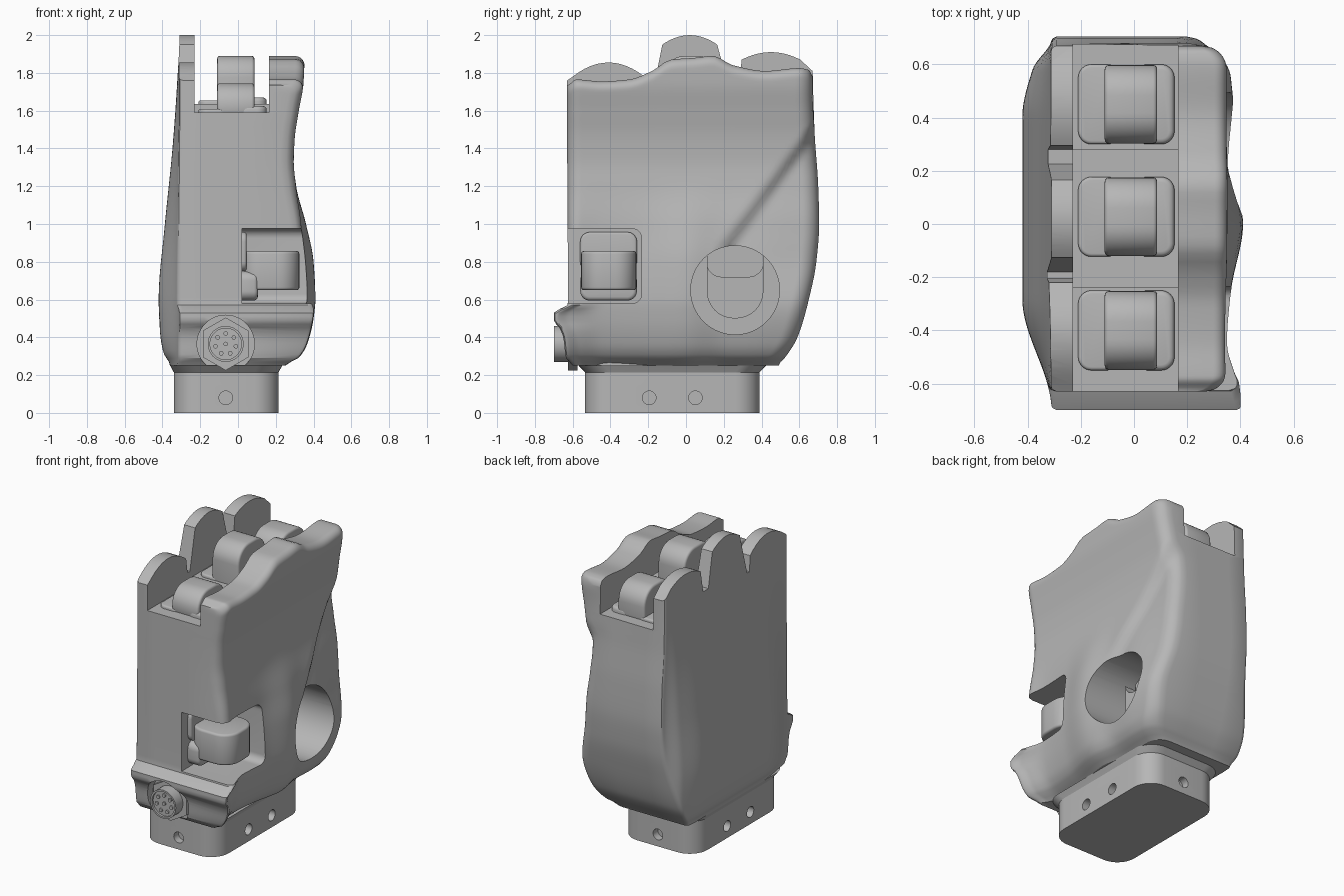
import bpy, bmesh, math
from mathutils import Vector, Matrix

cube = bpy.data.objects.get("Cube")
if cube:
    bpy.data.objects.remove(cube, do_unlink=True)

grey = bpy.data.materials.new("plain grey")
grey.use_nodes = True
GREY = (0.47, 0.47, 0.47, 1)
grey.diffuse_color = GREY
grey.node_tree.nodes["Principled BSDF"].inputs["Base Color"].default_value = GREY


def curve(points, t):
    """Smooth interpolation through (position, value) pairs."""
    if t <= points[0][0]:
        return points[0][1]
    for i in range(len(points) - 1):
        (a, va), (b, vb) = points[i], points[i + 1]
        if t <= b:
            def slope(k):
                if k == 0 or k == len(points) - 1:
                    return 0
                l, m, r = points[k - 1:k + 2]
                s, u = (m[1] - l[1]) / (m[0] - l[0]), (r[1] - m[1]) / (r[0] - m[0])
                return 0 if s * u <= 0 else 2 * s * u / (s + u)
            h, f = b - a, (t - a) / (b - a)
            return (va * (1 + 2 * f) * (1 - f) ** 2 + vb * f * f * (3 - 2 * f)
                    + h * (slope(i) * f * (1 - f) ** 2 - slope(i + 1) * f * f * (1 - f)))
    return points[-1][1]


def make(name, bm):
    bmesh.ops.recalc_face_normals(bm, faces=bm.faces)
    mesh = bpy.data.meshes.new(name)
    bm.to_mesh(mesh)
    bm.free()
    mesh.materials.append(grey)
    ob = bpy.data.objects.new(name, mesh)
    bpy.context.collection.objects.link(ob)
    return ob


def activate(ob):
    bpy.ops.object.select_all(action='DESELECT')
    ob.select_set(True)
    bpy.context.view_layer.objects.active = ob


def finish(ob, soft=0):
    activate(ob)
    if soft:
        mod = ob.modifiers.new("soft edges", 'BEVEL')
        mod.width, mod.segments, mod.limit_method = soft, 3, 'ANGLE'
        mod.angle_limit = math.radians(40)
        bpy.ops.object.modifier_apply(modifier=mod.name)
    bpy.ops.object.shade_smooth_by_angle(angle=math.radians(32))
    return ob


def box(name, x, y, z, axis=0, radius=0):
    """Box from ranges, with the edges along one axis rounded."""
    bm = bmesh.new()
    bmesh.ops.create_cube(bm, size=1)
    for v in bm.verts:
        v.co = Vector([r[0] if c < 0 else r[1] for c, r in zip(v.co, (x, y, z))])
    if radius:
        edges = [e for e in bm.edges
                 if abs((e.verts[0].co - e.verts[1].co).normalized()[axis]) > 0.9]
        bmesh.ops.bevel(bm, geom=edges, offset=radius, segments=8, profile=0.5, affect='EDGES')
    return make(name, bm)


def rod(name, centre, axis, radius, length, sides=40):
    bm = bmesh.new()
    turn = Vector((0, 0, 1)).rotation_difference(Vector(axis)).to_matrix().to_4x4()
    bmesh.ops.create_cone(bm, cap_ends=True, segments=sides, radius1=radius, radius2=radius,
                          depth=length, matrix=Matrix.Translation(centre) @ turn)
    return make(name, bm)


def prism(name, outline, x0, x1):
    """Extrude a (y, z) outline along x."""
    bm = bmesh.new()
    face = bm.faces.new([bm.verts.new((x0, y, z)) for y, z in outline])
    ext = bmesh.ops.extrude_face_region(bm, geom=[face])
    bmesh.ops.translate(bm, vec=(x1 - x0, 0, 0),
                        verts=[g for g in ext["geom"] if isinstance(g, bmesh.types.BMVert)])
    return make(name, bm)


def cut(ob, cutter):
    cutter.hide_render = True
    activate(ob)
    mod = ob.modifiers.new("cut", 'BOOLEAN')
    mod.operation, mod.solver, mod.object = 'DIFFERENCE', 'EXACT', cutter
    bpy.ops.object.modifier_apply(modifier=mod.name)
    bpy.data.objects.remove(cutter, do_unlink=True)


# Palm shell profiles: height against edge position
FRONT = [(.25, -.6), (.29, -.635), (.4, -.65), (.45, -.67), (.49, -.7), (.53, -.7), (.575, -.625), (1.7, -.63)]
BACK = [(.25, .49), (.3, .53), (.4, .59), (.6, .65), (.8, .69), (1, .705), (1.2, .7), (1.5, .68), (1.9, .67)]
RIGHT = [(.25, .25), (.29, .32), (.36, .365), (.5, .4), (.6, .41), (.8, .4), (1, .36), (1.2, .308),
         (1.33, .295), (1.45, .3), (1.6, .322), (1.75, .347), (2, .355)]
LEFT = [(.25, .36), (.32, .395), (.42, .412), (.6, .42), (1, .387), (1.4, .347), (1.75, .322), (2, .31)]
# Depth variation of both faces, and the top edge of the right wall
MOUND = [(-.7, 0), (-.62, -.03), (-.45, -.06), (-.25, -.045), (0, 0), (.2, -.03), (.35, -.025), (.7, -.05)]
TAPER = [(-.7, 0), (-.28, 1), (.4, 1), (.58, .65), (.7, 0)]
RIM = [(-.63, 1.735), (-.58, 1.765), (-.45, 1.755), (-.3, 1.765), (-.18, 1.81), (-.08, 1.87), (.05, 1.88),
       (.14, 1.89), (.25, 1.84), (.42, 1.81), (.6, 1.825), (.65, 1.815), (.68, 1.77)]
TOP, SHOULDER = 2.05, 1.5


def rounding(d, r):
    t = min(1, max(0, 1 - d / r))
    return r * (1 - math.sqrt(1 - t * t))


def right_point(y, level, yf, yb):
    rim, z = curve(RIM, y), level
    if level > SHOULDER:                            # upper levels follow the wavy rim
        z = SHOULDER + (level - SHOULDER) * (rim - SHOULDER) / (TOP - SHOULDER)
    lip = curve([(.55, 1), (.65, 0)], z) * curve([(-.6, 1), (-.4, 0)], y)
    x = curve(RIGHT, z) + curve([(.8, 1), (1.25, 0)], z) * curve(MOUND, y - (yf + .7) * lip)
    past = (y - .2) * .8 - (z - .92) * .6           # beyond the diagonal crease
    x -= curve([(0, 0), (.07, .045)], past) * curve([(.5, 0), (.85, 1)], z) * curve([(.02, 0), (.2, 1)], y)
    x -= rounding(y - yf, curve([(.52, .02), (.62, .07)], z)) + rounding(yb - y, .09)
    return x - rounding(rim - z, .05), y, z


def left_point(y, z, yf, yb):
    x = -.31 - (curve(LEFT, z) - .31) * curve(TAPER, y)
    return x + rounding(y - yf, .02) + rounding(yb - y, .02), y, z


levels = [.25 + i * .02 for i in range(20)] + [.66 + i * .035 for i in range(36)]
levels += [TOP - .13 * (1 - i / 9) ** 2 for i in range(10)]
STEPS = 64
MID_RIGHT, MID_LEFT = .06, -.18
bm = bmesh.new()
rings = []
for z in levels:
    yf, yb = curve(FRONT, z), curve(BACK, z)
    spread = [i / STEPS - .1 * math.sin(2 * math.pi * i / STEPS) for i in range(STEPS + 1)]
    ys = [yf + (yb - yf) * s for s in spread]
    right = [right_point(y, z, yf, yb) for y in ys]
    left = [left_point(y, z, yf, yb) for y in reversed(ys)]
    loop = right + [(MID_RIGHT, yb, right[-1][2]), (MID_LEFT, yb, z)]
    loop += left + [(MID_LEFT, yf, z), (MID_RIGHT, yf, right[0][2])]
    rings.append([bm.verts.new(p) for p in loop])
for a, b in zip(rings, rings[1:]):
    for i in range(len(a)):
        j = (i + 1) % len(a)
        bm.faces.new((a[i], a[j], b[j], b[i]))
bm.faces.new(rings[0][::-1])
# Top cap: rim height across the right wall, full height across the left
last = rings[-1]
right_row, left_row = last[:STEPS + 1], last[STEPS + 3:-2][::-1]
inner = right_row[1:-1]
rows = [right_row,
        [last[-1]] + [bm.verts.new((MID_RIGHT, v.co.y, v.co.z)) for v in inner] + [last[STEPS + 1]],
        [last[-2]] + [bm.verts.new((MID_LEFT, v.co.y, TOP)) for v in inner] + [last[STEPS + 2]],
        left_row]
for a, b in zip(rows, rows[1:]):
    for i in range(STEPS):
        bm.faces.new((a[i], a[i + 1], b[i + 1], b[i]))
palm = make("palm_shell", bm)

# Finger channel with stepped floor
for y0, y1, floor in ((-.9, -.24, 1.59), (-.25, .29, 1.635), (.28, .9, 1.6)):
    cut(palm, box("channel_cutter", (-.23, .165), (y0, y1), (floor, 2.3)))
# Three knuckle guards on the left
guards = [(-.9, 1.74), (-.63, 1.76)]
for centre, top, half, dip, valley in ((-.41, 1.855, .19, .075, [(-.205, 1.68), (-.18, 1.68)]),
                                       (.02, 2, .145, .05, [(.225, 1.73), (.28, 1.73)]),
                                       (.45, 1.91, .155, .04, [(.67, 1.81), (.9, 1.78)])):
    guards += [(centre + half * k / 6, top - dip * (k / 6) ** 2) for k in range(-6, 7)] + valley
cut(palm, prism("guard_cutter", guards + [(.9, 2.3), (-.9, 2.3)], -.6, -.2))
# Thumb opening, round side socket and connector recess
cut(palm, box("thumb_cutter", (.02, .6), (-.9, -.235), (.58, .975), 0, .05))
cut(palm, rod("socket_cutter", (.4, .26, .65), (1, 0, 0), .235, .7, 64))
cut(palm, rod("recess_cutter", (-.065, -.7, .365), (0, 1, 0), .152, .22, 48))
finish(palm)

# Wrist base with screw holes, flaring into the palm
base = box("wrist_base", (-.34, .215), (-.535, .39), (0, .27), 2, .13)
for x, y, axis in ((-.065, -.535, (0, 1, 0)), (-.065, .39, (0, 1, 0)), (.215, -.195, (1, 0, 0)),
                   (.215, .05, (1, 0, 0)), (-.34, -.195, (1, 0, 0)), (-.34, .05, (1, 0, 0))):
    cut(base, rod("screw_cutter", (x, y, .08), axis, .036, .1, 28))
finish(base)
flare = box("wrist_flare", (-.34, .215), (-.535, .39), (.215, .252), 2, .13)
for v in flare.data.vertices:
    if v.co.z > .23:
        v.co.x += .02 * (1 if v.co.x > -.06 else -1)
        v.co.y += .035 * (1 if v.co.y > -.07 else -1)
finish(flare)

# Finger rollers between a low and a high axle pad
for label, y, top, floor in (("front", -.4, 1.745, 1.59), ("middle", .027, 1.89, 1.635), ("back", .45, 1.8, 1.6)):
    depth = (y - .15, y + .15)
    finish(box(label + "_roller", (-.11, .087), (y - .148, y + .148), (1.5, top), 0, .115), .015)
    finish(box(label + "_low_pad", (-.21, -.05), depth, (1.5, floor + .02), 2, .05), .012)
    finish(box(label + "_high_pad", (0, .152), depth, (1.5, floor + .035), 2, .05), .02)

# Thumb roller and its pads
finish(box("thumb_roller", (.01, .325), (-.555, -.263), (.65, .857), 2, .11), .015)
finish(box("thumb_low_pad", (0, .105), (-.56, -.26), (.595, .75), 0, .05), .02)
finish(box("thumb_high_pad", (0, .045), (-.56, -.26), (.75, .957), 0, .05), .012)

# Pivot arm inside the side socket
arm = box("socket_arm", (0, .16), (.11, .41), (.5, 1), 0, .145)
cut(arm, box("arm_cutter", (.08, .3), (.109, .411), (.72, 1.2), 0, .08))
finish(arm)
finish(rod("socket_screw", (.16, .26, .65), (1, 0, 0), .046, .012))

# Cable connector: nut, plug, rim and pins
finish(rod("connector_nut", (-.065, -.6, .365), (0, 1, 0), .14, .05, 6))
plug = rod("connector_plug", (-.065, -.64, .365), (0, 1, 0), .095, .12)
cut(plug, rod("plug_cutter", (-.065, -.7, .365), (0, 1, 0), .083, .03))
finish(plug)
for k in range(8):
    a, r = k * math.tau / 7, (.055 if k < 7 else 0)
    finish(rod("connector_pin", (-.065 + r * math.sin(a), -.688, .365 + r * math.cos(a)), (0, 1, 0), .012, .012, 12))
